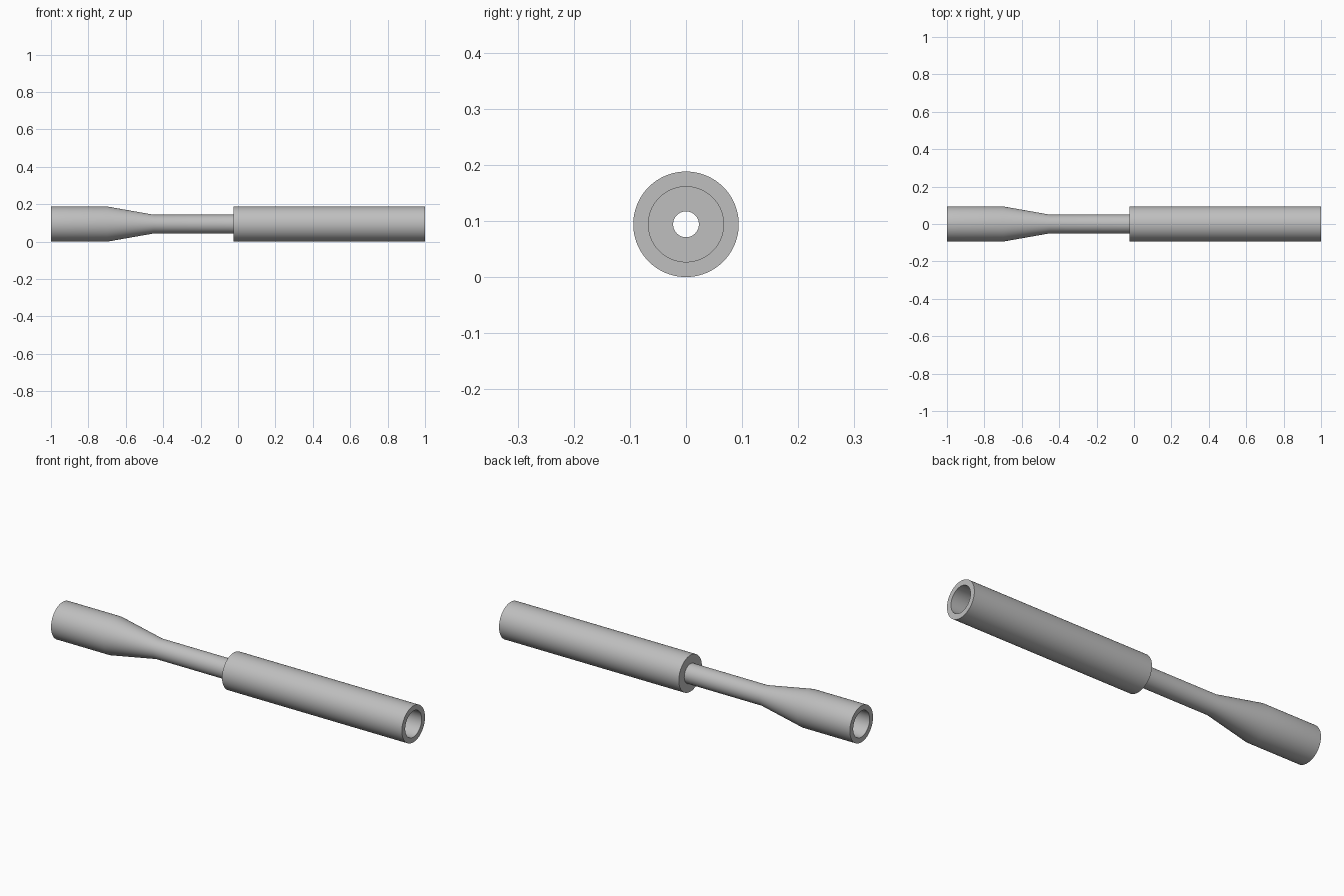
import bpy, bmesh, math

if "Cube" in bpy.data.objects:
    bpy.data.objects.remove(bpy.data.objects["Cube"])

R = 0.094       # outer radius of the wide ends
NECK = 0.05     # outer radius of the thin neck
WALL = 0.027    # wall thickness, constant along the tube
SEGMENTS = 96

grey = bpy.data.materials.new("plain grey")
grey.diffuse_color = (0.52, 0.52, 0.52, 1)
grey.use_nodes = True
grey.node_tree.nodes["Principled BSDF"].inputs["Base Color"].default_value = grey.diffuse_color


def lathe(name, profile):
    """Spin a closed (x, radius) profile around the long axis."""
    bm = bmesh.new()
    rings = []
    for x, r in profile:
        ring = []
        for i in range(SEGMENTS):
            a = 2 * math.pi * i / SEGMENTS
            ring.append(bm.verts.new((x, r * math.cos(a), R + r * math.sin(a))))
        rings.append(ring)
    for k, ring in enumerate(rings):
        nxt = rings[(k + 1) % len(rings)]
        for i in range(SEGMENTS):
            j = (i + 1) % SEGMENTS
            bm.faces.new((ring[i], ring[j], nxt[j], nxt[i]))
    bmesh.ops.recalc_face_normals(bm, faces=bm.faces)
    mesh = bpy.data.meshes.new(name)
    bm.to_mesh(mesh)
    bm.free()
    mesh.materials.append(grey)
    obj = bpy.data.objects.new(name, mesh)
    bpy.context.collection.objects.link(obj)
    bpy.context.view_layer.objects.active = obj
    obj.select_set(True)
    bpy.ops.object.shade_smooth_by_angle(angle=math.radians(30))
    obj.select_set(False)
    return obj


# Hollow tube: flared left end, thin neck, stepped wide sleeve on the right
STEP = -0.025
outside = [(-1, R), (-0.70, R), (-0.45, NECK), (STEP, NECK), (STEP, R), (1, R)]
inside = [(1, R - WALL), (STEP + WALL, R - WALL), (STEP + WALL, NECK - WALL),
          (-0.45, NECK - WALL), (-0.70, R - WALL), (-1, R - WALL)]
lathe("stepped_tube", outside + inside)
